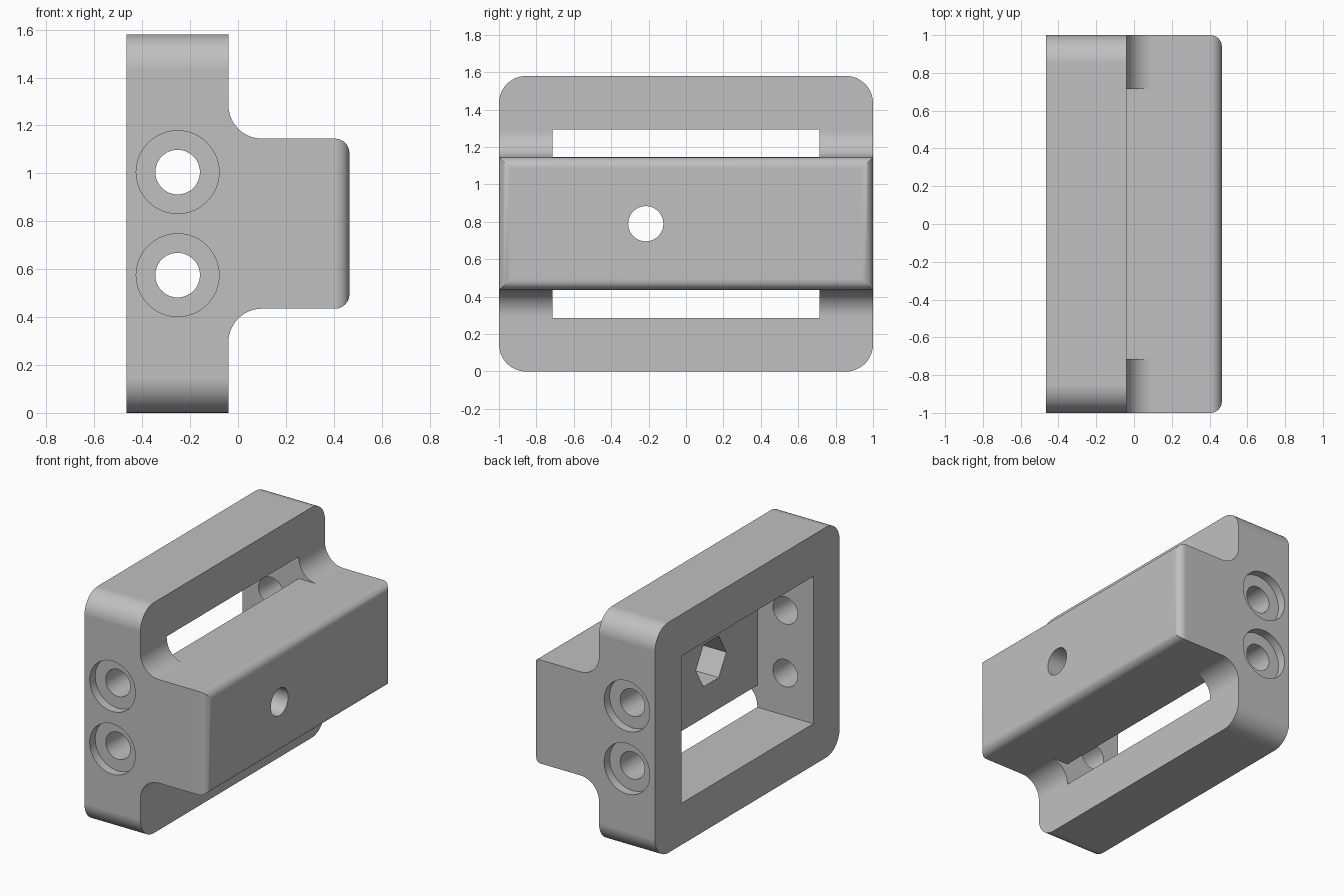
import bpy, bmesh
from math import radians, sin, cos, pi
from mathutils import Matrix, Vector

if "Cube" in bpy.data.objects:
    bpy.data.objects.remove(bpy.data.objects["Cube"], do_unlink=True)

MID = 0.79                        # mid height of the part
BACK, STEP, NOSE = -0.465, -0.04, 0.465
HALF_BLOCK, HALF_WINDOW = 0.355, 0.505
WINDOW_Y = 0.715

grey = bpy.data.materials.new("plain grey")
grey.use_nodes = True
colour = (0.53, 0.53, 0.53, 1)
grey.diffuse_color = colour
grey.node_tree.nodes["Principled BSDF"].inputs["Base Color"].default_value = colour


def to_object(name, bm):
    bmesh.ops.recalc_face_normals(bm, faces=bm.faces)
    mesh = bpy.data.meshes.new(name)
    bm.to_mesh(mesh)
    bm.free()
    mesh.materials.append(grey)
    obj = bpy.data.objects.new(name, mesh)
    bpy.context.collection.objects.link(obj)
    return obj


def arc(cx, cz, r, start, end, steps=12):
    angles = [radians(start + (end - start) * i / steps) for i in range(steps + 1)]
    return [(cx + r * cos(a), cz + r * sin(a)) for a in angles]


def prism(points, move):
    bm = bmesh.new()
    face = bm.faces.new([bm.verts.new(p) for p in points])
    new = bmesh.ops.extrude_face_region(bm, geom=[face])["geom"]
    verts = [v for v in new if isinstance(v, bmesh.types.BMVert)]
    bmesh.ops.translate(bm, verts=verts, vec=move)
    return bm


def box(name, low, high):
    bm = bmesh.new()
    low, high = Vector(low), Vector(high)
    bmesh.ops.create_cube(bm, size=1, matrix=Matrix.Translation((low + high) / 2)
                          @ Matrix.Diagonal((*(high - low), 1)))
    return to_object(name, bm)


def cylinder(name, centre, radius, length, axis, sides=48):
    turn = Matrix.Rotation(pi / 2, 4, "Y" if axis == "X" else "X")
    bm = bmesh.new()
    bmesh.ops.create_cone(bm, cap_ends=True, segments=sides, radius1=radius, radius2=radius,
                          depth=length, matrix=Matrix.Translation(centre) @ turn)
    return to_object(name, bm)


def combine(target, tool, operation="DIFFERENCE"):
    tool.hide_render = True
    mod = target.modifiers.new("cut", "BOOLEAN")
    mod.object, mod.operation, mod.solver = tool, operation, "EXACT"
    bpy.context.view_layer.objects.active = target
    bpy.ops.object.modifier_apply(modifier=mod.name)
    bpy.data.objects.remove(tool, do_unlink=True)


# Stepped side profile with filleted inner corners, extruded along y
r = 0.14
top = MID + HALF_BLOCK
upper = [(NOSE, top)] + arc(STEP + r, top + r, r, 270, 180) + [(STEP, 2 * MID), (BACK, 2 * MID)]
lower = [(x, 2 * MID - z) for x, z in reversed(upper)]
bm = prism([(x, -1, z) for x, z in upper + lower], (0, 2, 0))
nose_edges = [e for e in bm.edges if all(v.co.x > NOSE - 0.001 for v in e.verts)]
bmesh.ops.bevel(bm, geom=nose_edges, offset=0.06, segments=8, profile=0.5, affect="EDGES")
body = to_object("bracket_body", bm)

# Rounded corners of the frame
c = 0.145
corners = (arc(1 - c, 2 * MID - c, c, 0, 90) + arc(c - 1, 2 * MID - c, c, 90, 180)
           + arc(c - 1, c, c, 180, 270) + arc(1 - c, c, c, 270, 360))
combine(body, to_object("corner_shape", prism([(-1, y, z) for y, z in corners], (2, 0, 0))),
        "INTERSECT")

# Window from the back, with a slot above and below the block
combine(body, box("window_cutter", (-0.6, -WINDOW_Y, MID - HALF_WINDOW),
                  (STEP, WINDOW_Y, MID + HALF_WINDOW)))
for side in (-1, 1):
    ends = sorted(MID + side * h for h in (HALF_BLOCK + 0.0005, HALF_WINDOW))
    combine(body, box("slot_cutter", (-0.2, -WINDOW_Y, ends[0]), (0.15, WINDOW_Y, ends[1])))

# Counterbored holes through both end walls
for side in (-1, 1):
    z = MID + side * 0.215
    combine(body, cylinder("side_hole", (-0.252, 0, z), 0.093, 2.4, "Y"))
    for end in (-1, 1):
        combine(body, cylinder("counterbore", (-0.252, end, z), 0.173, 0.12, "Y"))

# Bolt hole through the block, with a six-sided nut pocket behind it
combine(body, cylinder("bolt_hole", (0.2, -0.215, MID), 0.094, 1, "X"))
combine(body, cylinder("nut_pocket", (0, -0.215, MID), 0.165, 0.5, "X", 6))

# Smooth rounds, crisp flat faces
bpy.ops.object.select_all(action="DESELECT")
body.select_set(True)
bpy.context.view_layer.objects.active = body
bpy.ops.object.shade_smooth_by_angle(angle=radians(30))
weighted = body.modifiers.new("flat_faces", "WEIGHTED_NORMAL")
weighted.keep_sharp = True
